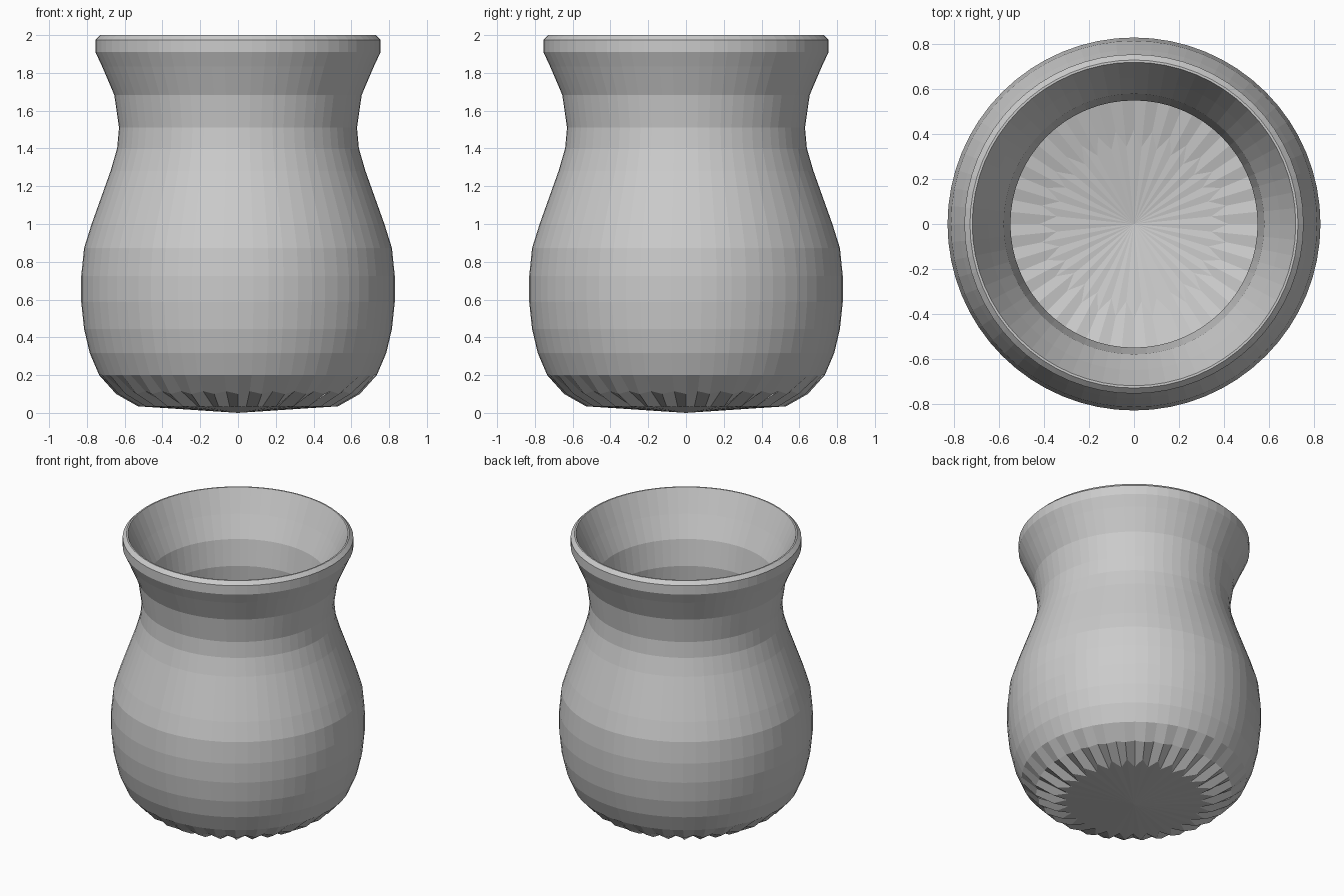
import bpy, bmesh, math

if "Cube" in bpy.data.objects:
    bpy.data.objects.remove(bpy.data.objects["Cube"])

SEG = 64

# Each ring: (radius, z) or (even radius, even z, odd radius, odd z) for the fluted base
outer = [
    (0.53, 0.035, 0.44, 0.03),      # star edge of the foot
    (0.645, 0.10, 0.635, 0.115),    # flutes
    (0.735, 0.20), (0.785, 0.317), (0.815, 0.444), (0.83, 0.587),
    (0.83, 0.725), (0.815, 0.873), (0.775, 1.0), (0.725, 1.14),
    (0.675, 1.28), (0.64, 1.40), (0.63, 1.51), (0.655, 1.683),
    (0.72, 1.835), (0.755, 1.91), (0.755, 1.975),
]
rim = [(0.73, 2.0), (0.72, 2.0)]
inner = [
    (0.65, 1.84), (0.58, 1.69), (0.55, 1.51), (0.56, 1.39),
    (0.60, 1.25), (0.655, 1.10), (0.705, 0.96), (0.74, 0.85),
    (0.755, 0.72), (0.755, 0.59), (0.74, 0.46), (0.71, 0.345),
    (0.665, 0.25),
    (0.59, 0.18, 0.58, 0.19),       # inner flutes
    (0.42, 0.145, 0.345, 0.13),     # star edge of the floor
]

bm = bmesh.new()


def ring(p):
    verts = []
    for k in range(SEG):
        r, z = p[2:] if (k % 2 and len(p) == 4) else p[:2]
        a = 2 * math.pi * k / SEG
        verts.append(bm.verts.new((r * math.cos(a), r * math.sin(a), z)))
    return verts


# Wall, running from the foot over the rim and down to the floor
rings = [ring(p) for p in outer + rim + inner]
for a, b in zip(rings, rings[1:]):
    for k in range(SEG):
        n = (k + 1) % SEG
        bm.faces.new((a[k], a[n], b[n], b[k]))

# Shallow cones closing the underside and the floor
foot = bm.verts.new((0, 0, 0.0))
floor = bm.verts.new((0, 0, 0.08))
for k in range(SEG):
    n = (k + 1) % SEG
    bm.faces.new((foot, rings[0][n], rings[0][k]))
    bm.faces.new((floor, rings[-1][k], rings[-1][n]))

bmesh.ops.recalc_face_normals(bm, faces=bm.faces)
mesh = bpy.data.meshes.new("vase")
bm.to_mesh(mesh)
bm.free()

clay = bpy.data.materials.new("light_grey")
clay.diffuse_color = (0.6, 0.6, 0.6, 1)
clay.use_nodes = True
clay.node_tree.nodes["Principled BSDF"].inputs["Base Color"].default_value = clay.diffuse_color
mesh.materials.append(clay)
vase = bpy.data.objects.new("vase", mesh)
bpy.context.collection.objects.link(vase)
